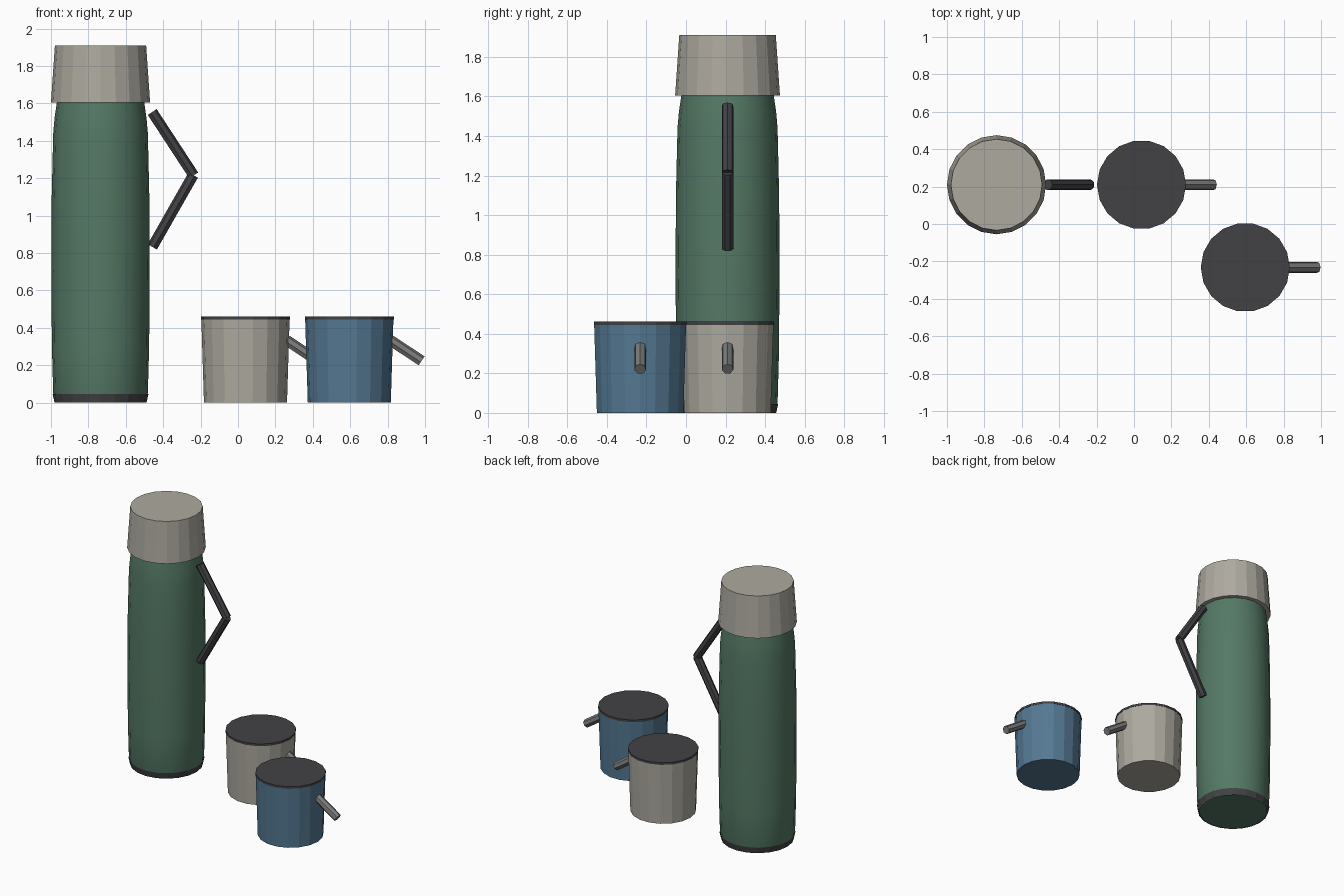
import bpy, math
from mathutils import Vector

if "Cube" in bpy.data.objects:
    bpy.data.objects.remove(bpy.data.objects["Cube"])


def material(name, rgb):
    m = bpy.data.materials.new(name)
    m.diffuse_color = (*rgb, 1)
    m.use_nodes = True
    m.node_tree.nodes["Principled BSDF"].inputs["Base Color"].default_value = m.diffuse_color
    return m


GREEN = material("green_enamel", (0.09, 0.19, 0.13))
STONE = material("stone", (0.42, 0.40, 0.35))
BLUE = material("blue_enamel", (0.09, 0.19, 0.29))
DARK = material("dark_rubber", (0.055, 0.053, 0.06))
STEEL = material("steel", (0.2, 0.2, 0.2))


def lathe(name, x, y, profile, sides, mat, smooth=False, bottom=True, top=True):
    """Revolve (radius, height) points around a vertical axis."""
    verts, faces = [], []
    for r, z in profile:
        for i in range(sides):
            a = math.tau * i / sides
            verts.append((r * math.cos(a), r * math.sin(a), z))
    for k in range(len(profile) - 1):
        for i in range(sides):
            j = (i + 1) % sides
            faces.append((k * sides + i, k * sides + j,
                          (k + 1) * sides + j, (k + 1) * sides + i))
    if bottom:
        faces.append(tuple(reversed(range(sides))))
    if top:
        n = (len(profile) - 1) * sides
        faces.append(tuple(range(n, n + sides)))
    mesh = bpy.data.meshes.new(name)
    mesh.from_pydata(verts, [], faces)
    mesh.materials.append(mat)
    ob = bpy.data.objects.new(name, mesh)
    ob.location = (x, y, 0)
    bpy.context.collection.objects.link(ob)
    if smooth:
        bpy.context.view_layer.objects.active = ob
        ob.select_set(True)
        bpy.ops.object.shade_smooth_by_angle(angle=math.radians(40))
        ob.select_set(False)
    return ob


def rod(name, start, end, mat, radius=0.03, sides=7):
    """Straight low-poly bar between two points."""
    a, b = Vector(start), Vector(end)
    bpy.ops.mesh.primitive_cylinder_add(vertices=sides, radius=radius,
                                        depth=(b - a).length, location=(a + b) / 2)
    ob = bpy.context.object
    ob.name = name
    ob.rotation_euler = (b - a).to_track_quat('Z', 'Y').to_euler()
    ob.data.materials.append(mat)
    ob.select_set(False)


# Flask: body, base ring, cap
FX, FY = -0.735, 0.21
lathe("flask_body", FX, FY,
      [(0.24, 0), (0.253, 0.05), (0.26, 0.3), (0.263, 0.7), (0.261, 1.1),
       (0.253, 1.44), (0.246, 1.52), (0.233, 1.61)], 20, GREEN, smooth=True)
lathe("flask_base_ring", FX, FY, [(0.246, 0), (0.256, 0.045)], 20, DARK,
      bottom=False, top=False)
lathe("flask_cap", FX, FY, [(0.265, 1.605), (0.244, 1.91)], 20, STONE)

# Flask handle: two bars meeting at an elbow
rod("flask_handle_upper", (-0.46, FY, 1.553), (-0.238, FY, 1.214), DARK)
rod("flask_handle_lower", (-0.238, FY, 1.216), (-0.457, FY, 0.832), DARK)

# Cups with dark lids and short slanted handles
for tag, cx, cy, mat in (("pale", 0.04, 0.21, STONE), ("blue", 0.595, -0.232, BLUE)):
    lathe(f"{tag}_cup", cx, cy, [(0.222, 0), (0.236, 0.446)], 18, mat)
    lathe(f"{tag}_cup_lid", cx, cy, [(0.238, 0.445), (0.238, 0.461)], 18, DARK)
    rod(f"{tag}_cup_handle", (cx + 0.22, cy, 0.332), (cx + 0.386, cy, 0.222), STEEL)
